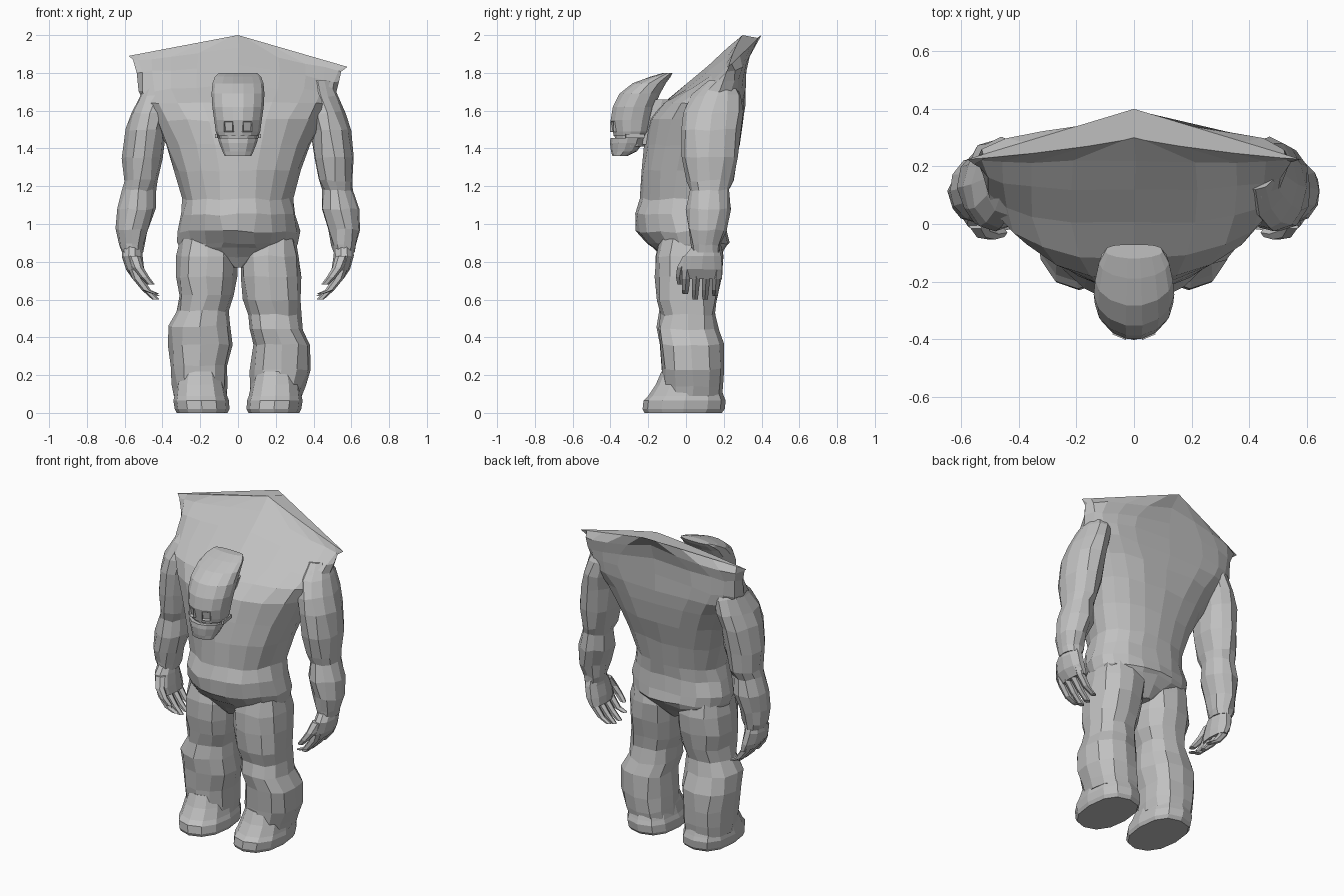
import bpy, bmesh, math, random
from mathutils import Matrix, Vector

random.seed(4)
if "Cube" in bpy.data.objects:
    bpy.data.objects.remove(bpy.data.objects["Cube"], do_unlink=True)

grey = bpy.data.materials.new("plain_grey")
grey.use_nodes = True
tone = (0.53, 0.53, 0.53, 1)
grey.diffuse_color = tone
grey.node_tree.nodes["Principled BSDF"].inputs["Base Color"].default_value = tone


def finish(bm, name):
    """Turn a bmesh into a flat-shaded grey object."""
    bmesh.ops.recalc_face_normals(bm, faces=bm.faces)
    mesh = bpy.data.meshes.new(name)
    bm.to_mesh(mesh)
    bm.free()
    mesh.materials.append(grey)
    obj = bpy.data.objects.new(name, mesh)
    bpy.context.collection.objects.link(obj)
    return obj


def power(value, exponent):
    return math.copysign(abs(value) ** exponent, value)


def loft(name, rings, sides=12, rough=0.0, side=1, shift=0.0):
    """Skin rings of (x, z, half width, front y, widest y, back y, droop,
    front exponent, back exponent); small exponents give square corners."""
    bm = bmesh.new()
    loops = []
    for index, (cx, z, w, front, mid, back, droop, fe, be) in enumerate(rings):
        inner = 0 < index < len(rings) - 1
        loop = []
        for k in range(sides):
            a = math.tau * k / sides
            e = be if math.sin(a) > 0 else fe
            c, s = power(math.cos(a), e), power(math.sin(a), e)
            reach = (back - mid) * s if s > 0 else (mid - front) * s
            p = Vector((cx + w * c, mid + reach, z - droop * abs(w * c)))
            if inner:
                p += Vector([random.uniform(-rough, rough) for _ in range(3)])
            p.x = side * p.x + shift
            loop.append(bm.verts.new(p))
        loops.append(loop)
    for low, high in zip(loops, loops[1:]):
        for k in range(sides):
            n = (k + 1) % sides
            bm.faces.new((low[k], low[n], high[n], high[k]))
    bm.faces.new(loops[0])
    bm.faces.new(loops[-1])
    return finish(bm, name)


def centred(rings, fe=1.0, be=1.0):
    """Expand (x, z, half width, front y, back y) to full ring data."""
    return [(x, z, w, f, (f + b) / 2, b, 0, fe, be) for x, z, w, f, b in rings]


# Torso: hem, belly, chest, then the sloping sheet up to the raised ridge
torso = [
    (.77, .04, -.09, .02, .13, 0, 1, 1),
    (.83, .22, -.13, .02, .18, 0, 1, 1),
    (.88, .31, -.17, .02, .21, 0, 1, .9),
    (.9, .32, -.21, .02, .225, 0, 1.15, .9),
    (.96, .325, -.265, .02, .215, 0, 1.15, .9),
    (1.05, .305, -.275, .02, .205, 0, 1, .9),
    (1.13, .29, -.24, .02, .22, 0, 1, .9),
    (1.28, .335, -.24, .03, .25, 0, 1, .9),
    (1.42, .385, -.22, .06, .285, 0, 1, .85),
    (1.55, .45, -.19, .1, .305, 0, .95, .75),
    (1.64, .5, -.12, .14, .315, 0, .85, .65),
    (1.74, .52, 0, .17, .315, .08, .75, .6),
    (1.84, .53, .12, .19, .32, .12, .75, .65),
    (1.93, .55, .22, .215, .35, .17, .8, 1),
    (2, .58, .3, .225, .4, .24, 2.4, 2),
]
body = loft("torso", [(0, *ring) for ring in torso], sides=20, rough=.007)
for v in body.data.vertices:
    # The shoulder corners sit at slightly different heights
    if v.co.z > 1.75:
        v.co.z -= .05 * v.co.x

# Arms, from the shoulder inside the sheet down to the wrist
arm = [
    (.42, 1.76, .07, .12, .25),
    (.435, 1.68, .09, .03, .29),
    (.465, 1.59, .1, -.02, .3),
    (.49, 1.5, .107, -.03, .29),
    (.505, 1.35, .107, -.02, .27),
    (.515, 1.23, .09, 0, .25),
    (.525, 1.18, .085, .02, .23),
    (.54, 1.08, .1, 0, .235),
    (.56, .97, .085, .01, .21),
    (.56, .89, .068, .025, .185),
    (.56, .85, .056, .03, .18),
]
palm = [
    (.56, .88, .05, .03, .175),
    (.56, .83, .054, -.01, .19),
    (.545, .76, .05, -.03, .2),
    (.525, .71, .034, -.01, .195),
]

# Trouser legs: the left shin hangs lower and further out than the right
left_leg = [
    (.165, .92, .14, -.14, .18),
    (.165, .83, .155, -.16, .2),
    (.17, .72, .16, -.165, .19),
    (.18, .6, .15, -.155, .165),
    (.195, .52, .137, -.135, .155),
    (.2, .44, .143, -.15, .17),
    (.23, .36, .155, -.14, .2),
    (.225, .23, .158, -.13, .205),
    (.21, .14, .142, -.125, .2),
    (.2, .09, .138, -.12, .19),
]
right_leg = [
    (.165, .92, .14, -.14, .18),
    (.165, .83, .16, -.16, .2),
    (.17, .72, .16, -.165, .19),
    (.165, .62, .145, -.155, .17),
    (.185, .54, .135, -.135, .155),
    (.2, .46, .165, -.15, .17),
    (.2, .36, .168, -.14, .2),
    (.205, .25, .152, -.13, .205),
    (.2, .15, .145, -.125, .2),
    (.2, .09, .14, -.12, .19),
]
shoe = [
    (.19, 0, .135, -.22, .19),
    (.19, .02, .145, -.23, .205),
    (.195, .065, .147, -.225, .21),
    (.197, .09, .14, -.2, .2),
    (.2, .15, .13, -.16, .18),
    (.2, .22, .11, -.13, .17),
]


def digit(name, path, size, side):
    """A finger that follows a short path and tapers to its tip."""
    rings = []
    for i, (x, y, z) in enumerate(path):
        r = size * (1 - .14 * i)
        rings.append((x, z, r * 1.15, y - r, y + r))
    loft(name, centred(rings), sides=6, side=side)


for label, side, leg in (("left", 1, left_leg), ("right", -1, right_leg)):
    loft(label + "_arm", centred(arm), rough=.007, side=side, shift=.002)
    loft(label + "_palm", centred(palm), sides=10, rough=.003, side=side)
    loft(label + "_trouser_leg", centred(leg, .85, .85), rough=.007, side=side)
    loft(label + "_shoe", centred(shoe, .9, .8), side=side)
    for i, tip in enumerate((.63, .6, .6, .62)):
        y = .005 + .053 * i
        digit(f"{label}_finger_{i + 1}",
              [(.545, y, .76), (.53, y - .005, .71),
               (.485, y - .008, .65), (.435, y - .01, tip)], .029, side)
    digit(label + "_thumb",
          [(.55, .01, .83), (.53, -.025, .77), (.495, -.035, .72),
           (.46, -.03, .68)], .03, side)

# Neck and the masked head, leaning forward
loft("neck", centred([
    (0, 1.42, .07, -.26, -.1),
    (0, 1.54, .085, -.26, -.05),
    (0, 1.66, .09, -.22, -.03),
]), sides=10)
loft("helmet", centred([
    (0, 1.465, .108, -.385, -.21),
    (0, 1.49, .118, -.39, -.195),
    (0, 1.55, .126, -.402, -.18),
    (0, 1.62, .136, -.39, -.165),
    (0, 1.69, .14, -.355, -.135),
    (0, 1.745, .135, -.285, -.105),
    (0, 1.78, .122, -.19, -.08),
    (0, 1.8, .1, -.12, -.07),
], 1.05, .75), sides=14)
loft("mouth", centred([
    (0, 1.41, .088, -.37, -.22),
    (0, 1.48, .102, -.38, -.2),
]))
loft("jaw_guard", centred([
    (0, 1.36, .07, -.39, -.31),
    (0, 1.385, .082, -.397, -.26),
    (0, 1.43, .1, -.403, -.225),
    (0, 1.455, .106, -.4, -.215),
], 1, .8))


def box(name, centre, size, turn, inset=0.0):
    """A turned box whose front face may be recessed inside a rim."""
    bm = bmesh.new()
    place = (Matrix.Translation(centre) @ Matrix.Rotation(turn, 4, "Z")
             @ Matrix.Diagonal((*size, 1)))
    bmesh.ops.create_cube(bm, size=1)
    if inset:
        front = min(bm.faces, key=lambda f: f.calc_center_median().y)
        bmesh.ops.inset_individual(bm, faces=[front], thickness=inset)
        for v in front.verts:
            v.co.y += .6
    bm.transform(place)
    return finish(bm, name)


# Square eye rims and the strap ends beside the mouth
for label, side in (("left", 1), ("right", -1)):
    box(label + "_eye", (side * .045, -.377, 1.515), (.05, .035, .055),
        side * .4, inset=.18)
    box(label + "_strap", (side * .108, -.27, 1.465), (.014, .1, .022),
        side * .15)
